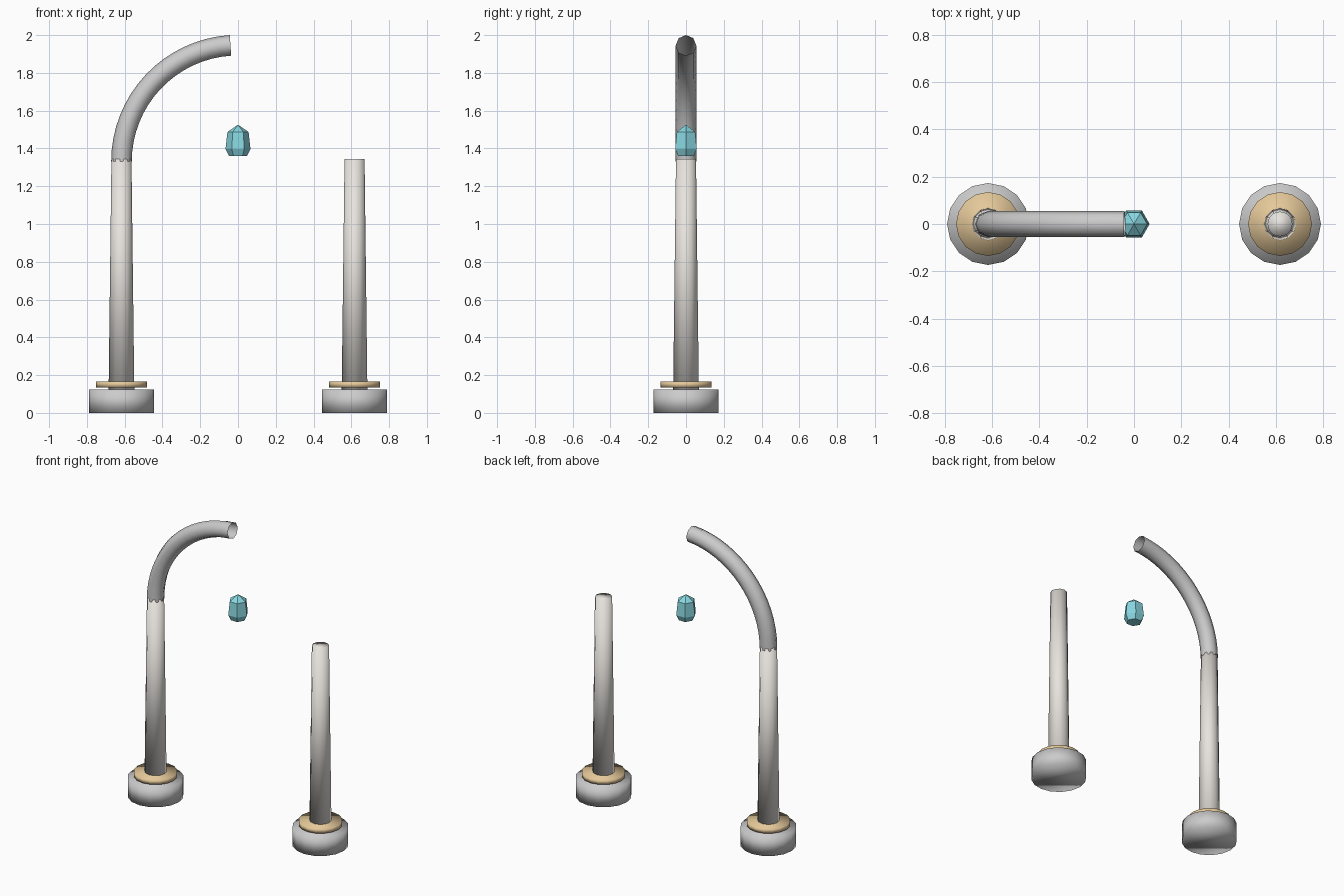
import bpy, bmesh
from math import pi, cos, sin, radians

if "Cube" in bpy.data.objects:
    bpy.data.objects.remove(bpy.data.objects["Cube"])

SPREAD = 0.617   # distance of each post from the centre


def material(name, rgb):
    m = bpy.data.materials.new(name)
    m.diffuse_color = (*rgb, 1)
    m.use_nodes = True
    m.node_tree.nodes["Principled BSDF"].inputs["Base Color"].default_value = m.diffuse_color
    return m


stone = material("pale_stone", (0.80, 0.77, 0.73))
brass = material("brass", (0.78, 0.58, 0.32))
teal = material("teal_crystal", (0.25, 0.68, 0.75))


def loft(name, rings, cap_start=True, cap_end=True, mat=None, smooth=True, loc=(0, 0, 0)):
    """Skin a list of rings (lists of points) into one object."""
    bm = bmesh.new()
    loops = [[bm.verts.new(p) for p in ring] for ring in rings]
    for a, b in zip(loops, loops[1:]):
        n = len(a)
        for i in range(n):
            bm.faces.new((a[i], a[(i + 1) % n], b[(i + 1) % n], b[i]))
    if cap_start:
        bm.faces.new(loops[0][::-1])
    if cap_end:
        bm.faces.new(loops[-1])
    bmesh.ops.remove_doubles(bm, verts=bm.verts, dist=1e-5)
    bmesh.ops.recalc_face_normals(bm, faces=bm.faces)
    for f in bm.faces:
        f.smooth = smooth
    me = bpy.data.meshes.new(name)
    bm.to_mesh(me)
    bm.free()
    ob = bpy.data.objects.new(name, me)
    ob.location = loc
    bpy.context.collection.objects.link(ob)
    if mat:
        me.materials.append(mat)
    return ob


def turned(name, profile, sides, **kw):
    """Closed round part from (radius, height) pairs."""
    rings = [[(r * cos(2 * pi * i / sides), r * sin(2 * pi * i / sides), z)
              for i in range(sides)] for r, z in profile]
    return loft(name, rings, **kw)


# Two matching posts: foot, collar and tapered column
for side, x in (("left", -SPREAD), ("right", SPREAD)):
    at = (x, 0, 0)
    turned(side + "_foot", [(0.173, 0), (0.173, 0.125)], 16, loc=at)
    turned(side + "_collar", [(0.135, 0.135), (0.135, 0.165)], 16, mat=brass, loc=at)
    turned(side + "_column", [(0.068, 0.12), (0.053, 1.345)], 12, mat=stone, loc=at)

# Broken half arch: open-ended eight-sided tube swept along an arc
R, TUBE, Z0, END, STEPS = SPREAD, 0.0545, 1.333, radians(86.3), 16
arc = []
for s in range(STEPS + 1):
    a = END * s / STEPS
    ring = []
    for k in range(8):
        t = 2 * pi * k / 8
        r = R + TUBE * cos(t)
        ring.append((-r * cos(a), TUBE * sin(t), Z0 + r * sin(a)))
    arc.append(ring)
scale_top = 2.0 - max(p[2] for p in arc[-1])
arc = [[(x, y, z + scale_top) for x, y, z in ring] for ring in arc]
loft("half_arch", arc, cap_start=False, cap_end=False)

# Floating faceted crystal
bm_profile = [(0.048, 1.36), (0.066, 1.397), (0.056, 1.487), (0.0, 1.526)]
turned("crystal", bm_profile, 6, cap_end=False, mat=teal, smooth=False)
